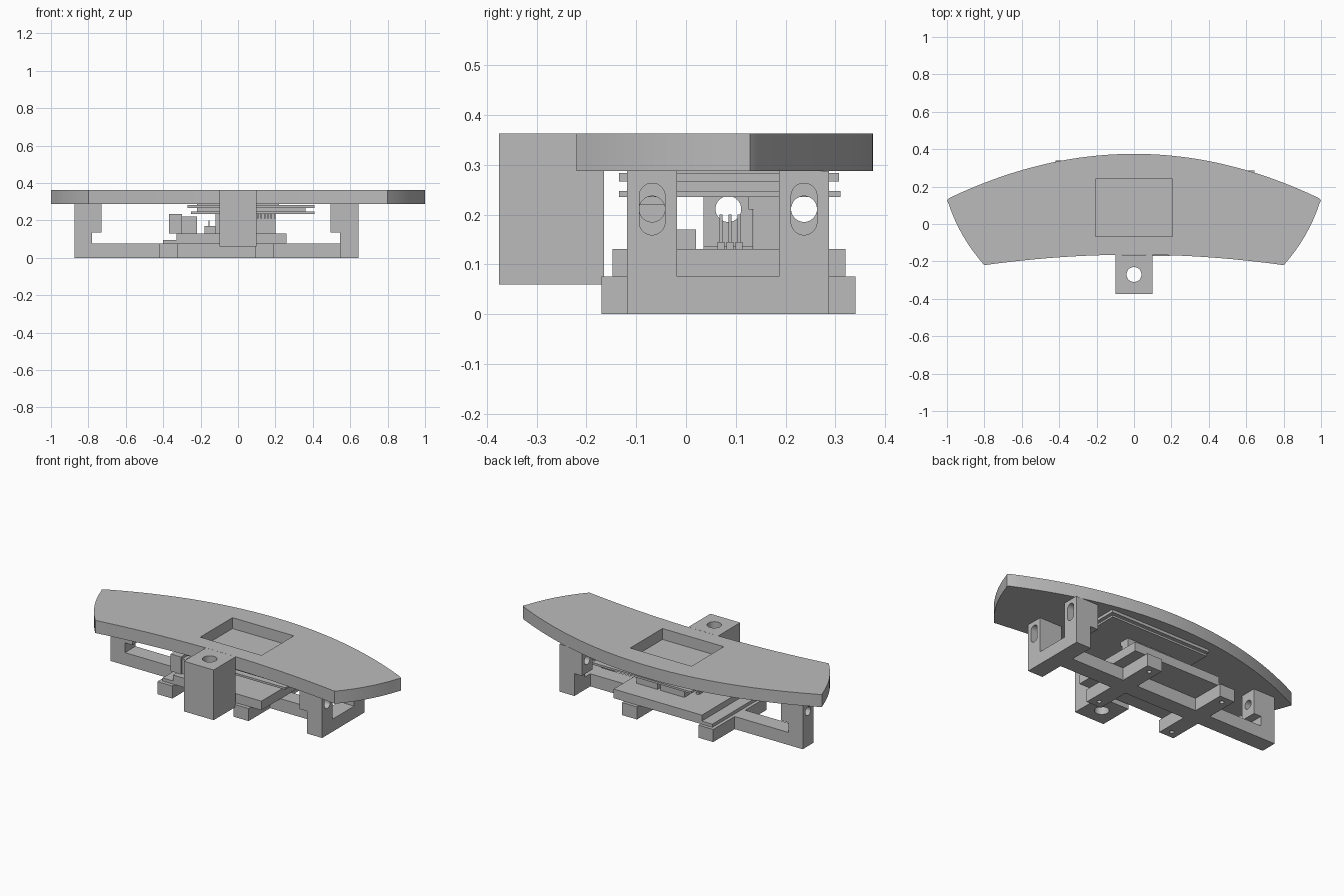
import bpy, bmesh, math
from mathutils import Vector

cube = bpy.data.objects.get("Cube")
if cube:
    bpy.data.objects.remove(cube, do_unlink=True)

grey = bpy.data.materials.new("plain_grey")
grey.use_nodes = True
COLOR = (0.5, 0.5, 0.5, 1)
grey.diffuse_color = COLOR
grey.node_tree.nodes["Principled BSDF"].inputs["Base Color"].default_value = COLOR


def prism(name, pts, lo, hi, axis="z"):
    """Extrude a closed profile along z, or a (y, z) profile along x."""
    place = (lambda a, b, h: (a, b, h)) if axis == "z" else (lambda a, b, h: (h, a, b))
    bm = bmesh.new()
    face = bm.faces.new([bm.verts.new(place(a, b, lo)) for a, b in pts])
    new = bmesh.ops.extrude_face_region(bm, geom=[face])["geom"]
    shift = Vector(place(0, 0, hi - lo))
    bmesh.ops.translate(bm, vec=shift, verts=[v for v in new if isinstance(v, bmesh.types.BMVert)])
    bmesh.ops.recalc_face_normals(bm, faces=bm.faces)
    mesh = bpy.data.meshes.new(name)
    bm.to_mesh(mesh)
    bm.free()
    mesh.materials.append(grey)
    obj = bpy.data.objects.new(name, mesh)
    bpy.context.collection.objects.link(obj)
    return obj


def box(name, x0, x1, y0, y1, z0, z1):
    return prism(name, [(x0, y0), (x1, y0), (x1, y1), (x0, y1)], z0, z1)


def stadium(cx, cy, r, half=0.0, n=24):
    """Circle stretched along its second direction by half on each side."""
    pts = []
    for i in range(n):
        t = 2 * math.pi * (i + 0.5) / n
        pts.append((cx + r * math.cos(t), cy + r * math.sin(t) + math.copysign(half, math.sin(t))))
    return pts


def arc(a, b, sag, n):
    """Shallow arc from a to b, bulging to the right of travel by sag."""
    a, b = Vector(a), Vector(b)
    side = Vector(((b - a).y, -(b - a).x)).normalized()
    return [tuple(a.lerp(b, i / n) + side * sag * (1 - (2 * i / n - 1) ** 2)) for i in range(n + 1)]


def combine(target, other, operation):
    mod = target.modifiers.new("combine", "BOOLEAN")
    mod.operation, mod.object, mod.solver = operation, other, "EXACT"
    bpy.context.view_layer.objects.active = target
    bpy.ops.object.modifier_apply(modifier=mod.name)
    bpy.data.objects.remove(other, do_unlink=True)


def smooth(obj):
    bpy.ops.object.select_all(action="DESELECT")
    obj.select_set(True)
    bpy.context.view_layer.objects.active = obj
    bpy.ops.object.shade_smooth_by_angle(angle=math.radians(25))


# Curved top plate with front tab and display pocket
TOP, UNDER = 0.363, 0.287
right_side = arc((0.8, -0.22), (0.992, 0.11), 0.02, 8)
back = arc((0.985, 0.14), (-0.985, 0.14), 0.235, 40)
left_side = [(-x, y) for x, y in reversed(right_side)]
front = arc((-0.8, -0.22), (0.8, -0.22), -0.056, 30)
corner = [(1.0, 0.128)]
outline = right_side + corner + back + [(-1.0, 0.128)] + left_side + front[1:-1]
plate = prism("top_plate", outline, UNDER, TOP)
combine(plate, box("tab", -0.1, 0.1, -0.375, -0.165, 0.06, TOP), "UNION")
combine(plate, box("pocket", -0.205, 0.205, -0.068, 0.24, 0.2, 0.5), "DIFFERENCE")
combine(plate, prism("tab_hole", stadium(0, -0.27, 0.04, n=32), 0, 0.5), "DIFFERENCE")
smooth(plate)

# Base: spine, forked end, cross arms with screw holes
BASE = 0.076
ARMS = ((-0.42, -0.32), (0.09, 0.19))
base = box("base_frame", -0.875, 0.6, 0.035, 0.135, 0, BASE)
combine(base, box("fork_foot", 0.545, 0.645, -0.118, 0.287, 0, BASE), "UNION")
for x0, x1 in ARMS:
    combine(base, box("cross_arm", x0, x1, -0.17, 0.34, 0, BASE), "UNION")
    for y in (-0.125, 0.295):
        combine(base, prism("screw_hole", stadium((x0 + x1) / 2, y, 0.013, n=16), -0.1, 0.06), "DIFFERENCE")
smooth(base)


# Upright posts: outer wall with a slot and inner lug with a round hole
def post(name, y0, wall, lug, slot):
    mid = y0 + 0.05
    outer = box(name + "_post", *wall, y0, y0 + 0.1, BASE, UNDER)
    inner = box(name + "_lug", *lug, y0, y0 + 0.1, 0.135, UNDER)
    combine(outer, prism("slot", stadium(mid, 0.211, 0.026, slot), -1, 1, "x"), "DIFFERENCE")
    combine(inner, prism("hole", stadium(mid, 0.211, 0.026), -1, 1, "x"), "DIFFERENCE")
    smooth(outer)
    smooth(inner)


post("front_left", -0.118, (0.545, 0.645), (0.495, 0.545), 0.026)
post("back_left", 0.187, (0.545, 0.645), (0.495, 0.545), 0.026)
post("right", 0.035, (-0.875, -0.78), (-0.78, -0.73), 0.0)

# Display stack under the plate
box("display_screen", -0.22, 0.22, -0.085, 0.26, 0.28, 0.297)
box("display_panel", -0.27, 0.41, -0.135, 0.307, 0.266, 0.283)
box("display_spacer", -0.22, 0.36, -0.1, 0.28, 0.247, 0.266)
box("display_board", -0.25, 0.41, -0.135, 0.31, 0.235, 0.247)

# Circuit board and its parts
box("circuit_board", -0.4, 0.26, -0.148, 0.32, BASE, 0.095)
box("board_carrier", -0.33, 0.26, -0.148, 0.32, 0.095, 0.131)
box("large_connector", -0.37, -0.3, -0.115, -0.02, 0.131, 0.235)
box("small_connector", -0.3, -0.22, -0.105, -0.02, 0.131, 0.22)
box("right_header", -0.12, 0.04, 0.136, 0.187, 0.131, 0.235)
box("left_header", 0.06, 0.2, 0.136, 0.187, 0.131, 0.235)
box("chip", -0.18, -0.12, -0.018, 0.02, 0.131, 0.17)
for i in range(3):
    y = 0.07 + 0.018 * i
    box("pin_base", -0.165, -0.145, y - 0.007, y + 0.007, 0.131, 0.145)
    box("pin", -0.158, -0.152, y - 0.003, y + 0.003, 0.145, 0.2)
for i in range(8):
    x = 0.07 + 0.018 * i
    box("header_pin", x - 0.004, x + 0.004, 0.125, 0.136, 0.21, 0.235)
